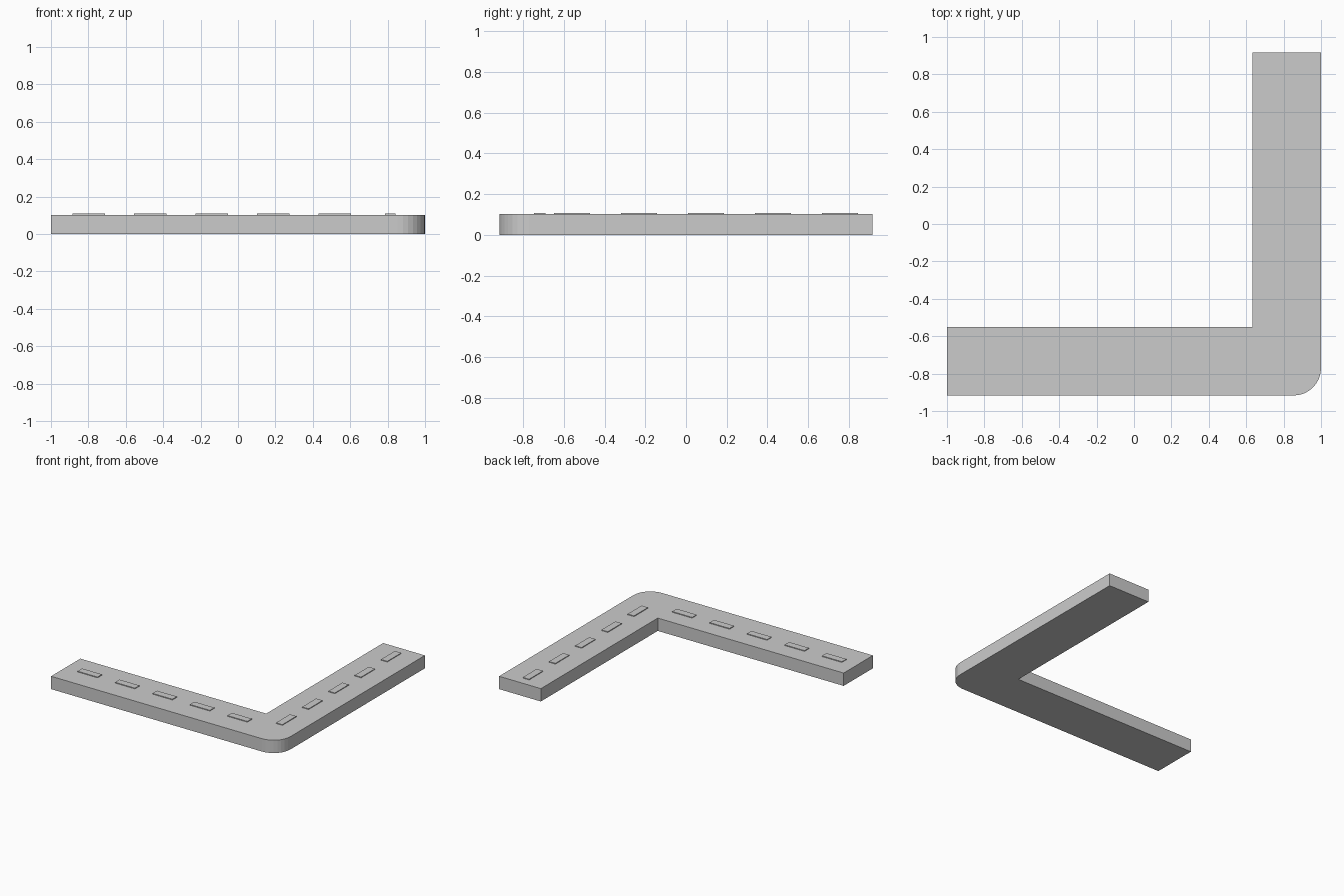
import bpy, bmesh, math

if "Cube" in bpy.data.objects:
    bpy.data.objects.remove(bpy.data.objects["Cube"])

TOP, DASH_TOP = 0.102, 0.108
Y0, Y1 = -0.917, 0.917        # outer front edge, far end
INNER_X, INNER_Y = 0.633, -0.55
RADIUS, SEGS = 0.147, 8


def prism(name, outline, z0, z1):
    """Extrude a counter-clockwise outline from z0 to z1."""
    bm = bmesh.new()
    face = bm.faces.new([bm.verts.new((x, y, z0)) for x, y in outline])
    up = bmesh.ops.extrude_face_region(bm, geom=[face], use_keep_orig=True)
    for v in up["geom"]:
        if isinstance(v, bmesh.types.BMVert):
            v.co.z = z1
    bmesh.ops.recalc_face_normals(bm, faces=bm.faces[:])
    mesh = bpy.data.meshes.new(name)
    bm.to_mesh(mesh)
    bm.free()
    obj = bpy.data.objects.new(name, mesh)
    bpy.context.collection.objects.link(obj)
    return obj


def dash(name, x0, x1, y0, y1):
    prism(name, [(x0, y0), (x1, y0), (x1, y1), (x0, y1)], TOP - 0.004, DASH_TOP)


# L-shaped road slab with a rounded outer corner
corner = []
for i in range(SEGS + 1):
    a = -math.pi / 2 + math.pi / 2 * i / SEGS
    corner.append((1 - RADIUS + RADIUS * math.cos(a),
                   Y0 + RADIUS + RADIUS * math.sin(a)))
prism("road_slab", [(-1, Y0)] + corner +
      [(1, Y1), (INNER_X, Y1), (INNER_X, INNER_Y), (-1, INNER_Y)], 0, TOP)

# Raised lane dashes along both arms
PITCH, LENGTH = 0.329, 0.175
for i in range(5):
    x = -0.886 + i * PITCH
    dash(f"lane_dash_x_{i + 1}", x, x + LENGTH, -0.747, -0.691)
    y = -0.647 + i * PITCH
    dash(f"lane_dash_y_{i + 1}", 0.787, 0.843, y, y + LENGTH)
